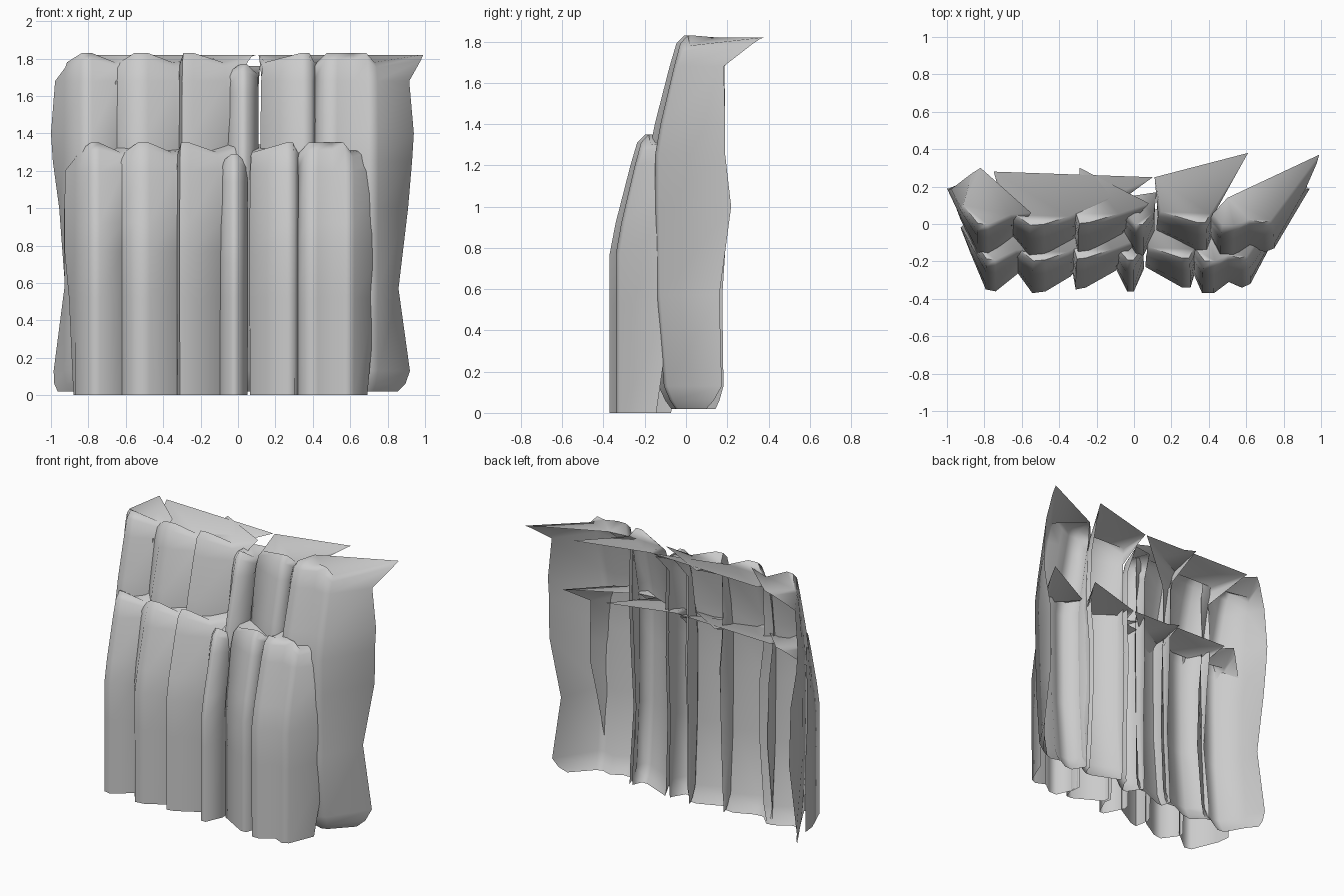
import bpy, bmesh, math

if "Cube" in bpy.data.objects:
    bpy.data.objects.remove(bpy.data.objects["Cube"])

# Column plans: open path (left rear -> nose -> right rear), flared top corners, height change
COLUMNS = {
    "outer_left":  ([(-1.0, .19), (-.93, .03), (-.84, -.16), (-.78, -.17), (-.64, -.07), (-.60, -.01)],
                    (-.82, .30), (-.55, .06), 0),
    "left":        ([(-.67, -.01), (-.65, -.07), (-.56, -.18), (-.48, -.17), (-.33, -.09), (-.27, -.02)],
                    (-.75, .28), (.10, .25), 0),
    "mid_left":    ([(-.30, .02), (-.32, -.06), (-.30, -.16), (-.24, -.15), (-.06, -.06), (-.01, .01)],
                    (-.29, .30), (.08, .11), 0),
    "middle":      ([(-.05, .05), (-.07, -.03), (.01, -.17), (.05, -.17), (.11, -.05), (.10, .05)],
                    (-.01, .15), (.12, .17), -.06),
    "mid_right":   ([(.13, .04), (.12, -.04), (.34, -.15), (.39, -.15), (.42, -.06), (.40, .03)],
                    (.11, .25), (.61, .38), 0),
    "outer_right": ([(.43, .02), (.40, -.06), (.46, -.18), (.53, -.18), (.62, -.12), (.70, -.15),
                     (.75, -.13), (.94, .19)],
                    (.50, .14), (.99, .37), 0),
}
REAR = .18
# Levels: z, depth scale about the rear line, width scale, pull-in of rear ends,
# flare to top corner, sideways squeeze of rear ends
BACK = [(.02, .70, .84, .40, 0, 1), (.06, .78, .92, .22, 0, 1), (.13, .87, .99, .06, 0, .99),
        (.57, .98, .99, .09, 0, .93), (1.00, 1, 1, -.09, 0, .95),
        (1.25, 1, 1, 0, 0, .99), (1.40, .92, 1, 0, 0, 1), (1.68, .72, .98, .03, 0, .98),
        (1.79, .63, .95, 0, .75, 1), (1.83, .52, .88, 0, 1, 1)]
FRONT = [(.48, 1, .98, .45, 0, .97), (1.00, 1, 1, .22, 0, .98), (1.25, 1, 1, .12, 0, 1),
         (1.40, .92, 1, .12, 0, 1), (1.68, .72, .98, .15, 0, 1),
         (1.79, .63, .95, .1, .75, 1), (1.83, .52, .88, 0, 1, 1)]


def column(name, plan, tip_l, tip_r, dz, levels, place):
    """Open rock shell with a flared cap and rounded top shoulders."""
    bm = bmesh.new()
    cx = sum(p[0] for p in plan[1:-1]) / (len(plan) - 2)
    rows, last = [], len(plan) - 1
    for z, depth, width, pull, flare, squeeze in levels:
        pts = [[cx + (x - cx) * width, REAR + (y - REAR) * depth] for x, y in plan]
        for end, nxt, tip in ((0, 1, tip_l), (last, last - 1, tip_r)):
            for k in (0, 1):
                base = plan[end][k] + (pts[nxt][k] - plan[end][k]) * pull
                base *= squeeze if k == 0 else 1
                pts[end][k] = base + (tip[k] - base) * flare
        h = z + dz if z > 1.2 else z
        row = []
        for i, (x, y) in enumerate(pts):
            drop = 0
            if flare == 1 and i in (0, last):
                drop = .01
            elif flare and i in (1, last - 1):
                drop = .05 * flare
            row.append(bm.verts.new(place(x, y, h - drop)))
        rows.append(row)
    for a, b in zip(rows, rows[1:]):
        for i in range(last):
            bm.faces.new((a[i], a[i + 1], b[i + 1], b[i]))
    cap = bm.faces.new(rows[-1])
    bmesh.ops.triangulate(bm, faces=[cap])
    me = bpy.data.meshes.new(name)
    bm.to_mesh(me)
    bm.free()
    ob = bpy.data.objects.new(name, me)
    bpy.context.collection.objects.link(ob)
    bpy.context.view_layer.objects.active = ob
    ob.select_set(True)
    bpy.ops.object.shade_smooth_by_angle(angle=math.radians(75))
    ob.select_set(False)


# Tall rear tier, then the same rock sunk lower and moved forward
for key, (plan, tl, tr, dz) in COLUMNS.items():
    column("rear_rock_" + key, plan, tl, tr, dz, BACK, lambda x, y, z: (x, y, z))
    column("front_rock_" + key, plan, tl, tr, dz, FRONT,
           lambda x, y, z: (x * .89 - .045, y - .19, z - .48))
